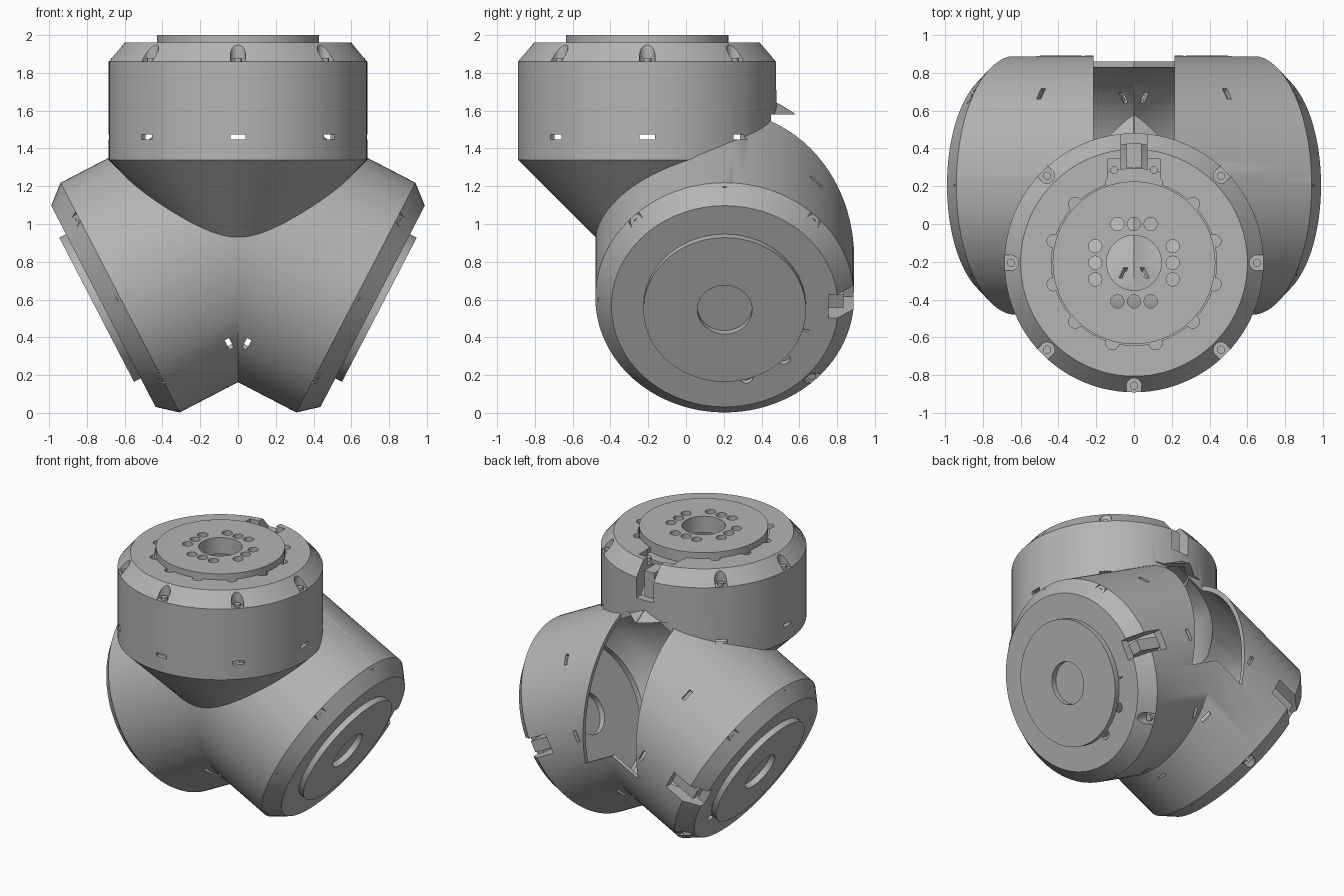
import bpy, bmesh, math
from mathutils import Matrix, Vector

if "Cube" in bpy.data.objects:
    bpy.data.objects.remove(bpy.data.objects["Cube"])

GREY = (0.46, 0.46, 0.46, 1)
mat = bpy.data.materials.new("machined grey")
mat.use_nodes = True
mat.diffuse_color = GREY
mat.node_tree.nodes["Principled BSDF"].inputs["Base Color"].default_value = GREY

# Joint frames: origin on the flange plane, local z outward, local y to the back
TILT = math.radians(117.4)
CENTRE = Vector((0, 0.205, 0.934))


def side_frame(sign):
    rot = Matrix.Rotation(sign * TILT, 4, 'Y')
    return Matrix.Translation(CENTRE + rot @ Vector((0, 0, 0.803))) @ rot


TOP = Matrix.Translation((0, -0.205, 1.96))
FRAMES = {"top": TOP, "left": side_frame(1), "right": side_frame(-1)}


def make(name, bm):
    bmesh.ops.recalc_face_normals(bm, faces=bm.faces)
    mesh = bpy.data.meshes.new(name)
    bm.to_mesh(mesh)
    bm.free()
    mesh.materials.append(mat)
    ob = bpy.data.objects.new(name, mesh)
    bpy.context.collection.objects.link(ob)
    return ob


def activate(ob):
    bpy.ops.object.select_all(action='DESELECT')
    ob.select_set(True)
    bpy.context.view_layer.objects.active = ob


def combine(ob, tool, operation, self_cut=False):
    """Apply a boolean and drop the tool."""
    mod = ob.modifiers.new("cut", 'BOOLEAN')
    mod.operation, mod.object, mod.solver = operation, tool, 'EXACT'
    mod.use_self = self_cut
    activate(ob)
    bpy.ops.object.modifier_apply(modifier=mod.name)
    bpy.data.objects.remove(tool)


def revolve(profile, frame, closed=False, steps=96):
    bm = bmesh.new()
    vs = [bm.verts.new((r, 0, z)) for r, z in profile]
    edges = [bm.edges.new(p) for p in zip(vs, vs[1:])]
    if closed:
        edges.append(bm.edges.new((vs[-1], vs[0])))
    bmesh.ops.spin(bm, geom=vs + edges, cent=(0, 0, 0), axis=(0, 0, 1),
                   angle=math.tau, steps=steps)
    bmesh.ops.remove_doubles(bm, verts=bm.verts, dist=1e-5)
    bmesh.ops.dissolve_degenerate(bm, edges=bm.edges, dist=1e-6)
    bm.transform(frame)
    return bm


def trim(bm, sign, overlap):
    """Cut a side arm at the middle plane."""
    cut = bmesh.ops.bisect_plane(bm, geom=bm.verts[:] + bm.edges[:] + bm.faces[:],
                                 plane_co=(-sign * overlap, 0, 0),
                                 plane_no=(sign, 0, 0), clear_inner=True)
    rim = [g for g in cut["geom_cut"] if isinstance(g, bmesh.types.BMEdge)]
    bmesh.ops.edgeloop_fill(bm, edges=rim)
    return bm


def add_rod(bm, x, y, r, z0, z1, seg=20):
    bmesh.ops.create_cone(bm, cap_ends=True, segments=seg, radius1=r, radius2=r, depth=z1 - z0,
                          matrix=Matrix.Translation((x, y, (z0 + z1) / 2)))


def add_box(bm, width, y0, y1, z0, z1, turn=0):
    bmesh.ops.create_cube(bm, size=1, matrix=Matrix.Rotation(-turn, 4, 'Z')
                          @ Matrix.Translation((0, (y0 + y1) / 2, (z0 + z1) / 2))
                          @ Matrix.Diagonal((width, y1 - y0, z1 - z0, 1)))


def ring(count, radius, offset=0.0):
    for k in range(count):
        a = math.tau * (k + offset) / count
        yield k, a, radius * math.sin(a), radius * math.cos(a)


# Housing: three chamfered cans, the top one with a conical neck
shell = [(0, 0), (0.6, 0), (0.685, -0.1)]
cavity = [(0, -0.04), (0.5, -0.04), (0.5, -0.12), (0.6, -0.2), (0.655, -0.3)]
housing = make("joint_housing", revolve(shell + [(0.685, -0.62), (0, -1.305)], TOP))
hollows = [make("hollow", revolve(cavity + [(0.655, -0.6325), (0, -1.2875)], TOP))]
for side, sign in (("left", 1), ("right", -1)):
    arm = revolve(shell + [(0.685, -1.45), (0, -1.45)], FRAMES[side])
    combine(housing, make("arm", trim(arm, sign, 0.002)), 'UNION')
    core = revolve(cavity + [(0.655, -1.4), (0, -1.4)], FRAMES[side])
    hollows.append(make("hollow", trim(core, sign, 0.004)))
for hollow in hollows:
    combine(housing, hollow, 'DIFFERENCE')

# Rear opening between the side arms
bm = bmesh.new()
outline = [(-0.215, 0.598), (0, 0.71), (0.215, 0.598), (0.215, 1.58), (-0.215, 1.58)]
face = bm.faces.new([bm.verts.new((x, 0.45, z)) for x, z in outline])
grown = bmesh.ops.extrude_face_region(bm, geom=[face])["geom"]
bmesh.ops.translate(bm, vec=(0, 0.6, 0), verts=[g for g in grown if isinstance(g, bmesh.types.BMVert)])
combine(housing, make("opening", bm), 'DIFFERENCE')

for side, frame in FRAMES.items():
    # Flange bore with scallops, bolt pockets and wall slots
    bm = bmesh.new()
    add_rod(bm, 0, 0, 0.437, -0.1, 0.1, 96)
    for k, a, x, y in ring(12, 0.44, 0.5):
        add_rod(bm, x, y, 0.035, -0.045, 0.05)
    for k, a, x, y in ring(8, 0.65):
        add_box(bm, 0.08, 0.62, 0.75, -0.513, -0.487, a)
        if k:
            add_rod(bm, x, y, 0.04, -0.1, 0.05)
            add_box(bm, 0.08, 0.65, 0.75, -0.1, 0.05, a)
    # Rear connector notch
    add_box(bm, 0.14, 0.43, 0.75, -0.25, 0.06)
    add_box(bm, 0.28, 0.42, 0.55, -0.06, 0.07)
    bm.transform(frame)
    combine(housing, make("pockets", bm), 'DIFFERENCE', True)

    # Output plate with centre bore and four groups of three holes
    plate = make(side + "_output_plate", revolve(
        [(0.145, -0.08), (0.5, -0.08), (0.5, -0.04), (0.43, -0.04), (0.43, 0.04), (0.145, 0.04)],
        frame, closed=True))
    bm = bmesh.new()
    for k, a, x, y in ring(4, 0.205):
        for shift in (-0.088, 0, 0.088):
            add_rod(bm, x + shift * math.cos(a), y - shift * math.sin(a), 0.035, -0.15, 0.1)
    bm.transform(frame)
    combine(plate, make("holes", bm), 'DIFFERENCE')

    # Bolt heads in the pockets
    bm = bmesh.new()
    for k, a, x, y in ring(8, 0.65):
        if k:
            add_rod(bm, x, y, 0.022, -0.105, -0.08, 12)
    bm.transform(frame)
    bolts = make(side + "_flange_bolts", bm)

    # Connector block in the notch
    bm = bmesh.new()
    add_box(bm, 0.08, 0.5, 0.63, -0.26, -0.06)
    for sx in (-0.105, 0.105):
        add_rod(bm, sx, 0.49, 0.02, -0.07, -0.03, 12)
    bm.transform(frame)
    make(side + "_connector", bm)
    for ob in (plate, bolts):
        activate(ob)
        bpy.ops.object.shade_smooth_by_angle(angle=math.radians(30))

activate(housing)
bpy.ops.object.shade_smooth_by_angle(angle=math.radians(30))
